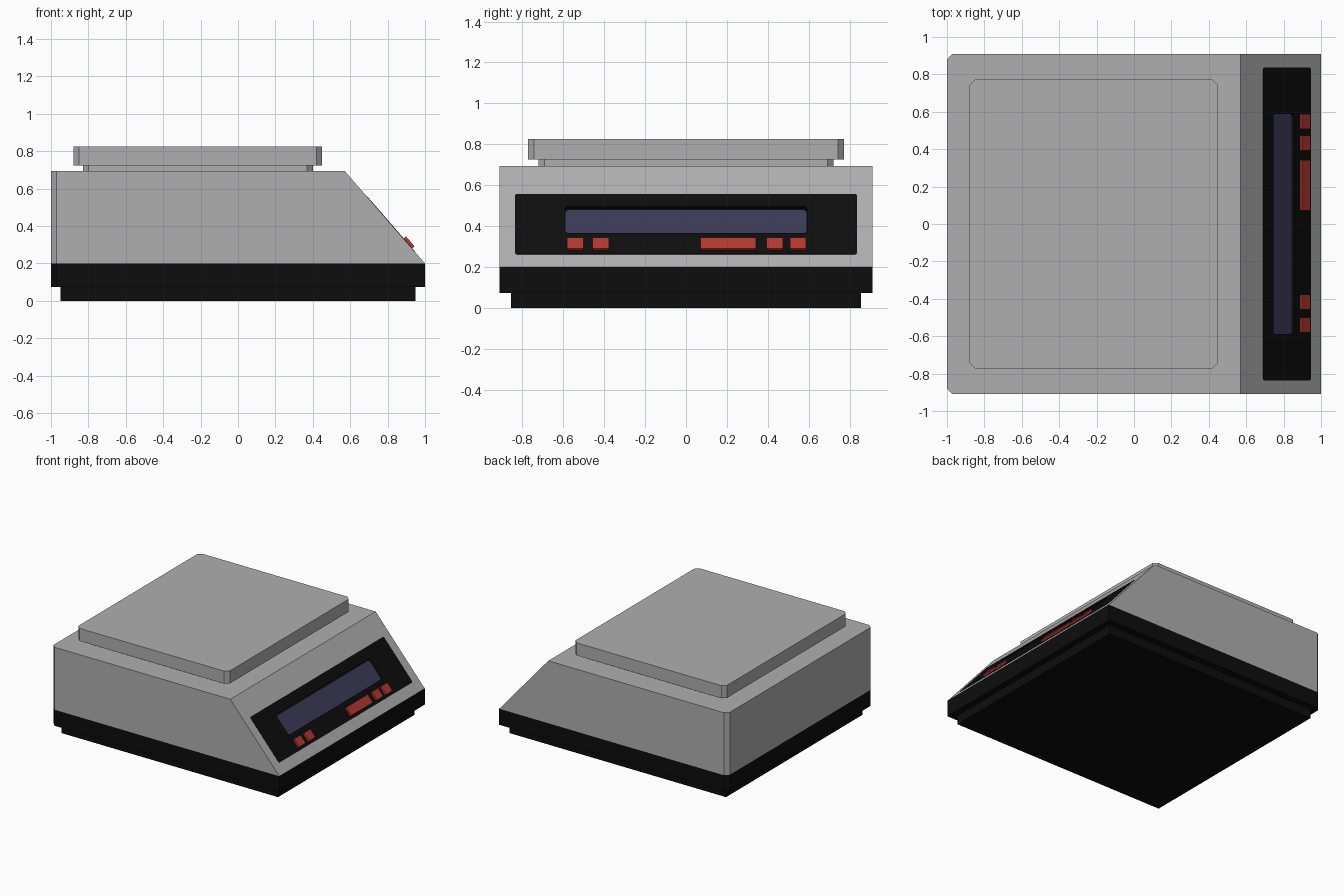
import bpy, bmesh
from mathutils import Matrix, Vector

if "Cube" in bpy.data.objects:
    bpy.data.objects.remove(bpy.data.objects["Cube"])


def material(name, rgb):
    m = bpy.data.materials.new(name)
    m.diffuse_color = (*rgb, 1)
    m.use_nodes = True
    m.node_tree.nodes["Principled BSDF"].inputs["Base Color"].default_value = m.diffuse_color
    return m


GREY = material("light grey", (0.43, 0.43, 0.43))
BLACK = material("black", (0.004, 0.004, 0.004))
RED = material("button red", (0.45, 0.04, 0.03))
BLUE = material("display blue", (0.045, 0.043, 0.095))

# Frame of the sloped front: local x runs down the slope, local z points out
TOP, BOTTOM = Vector((0.57, 0, 0.695)), Vector((1, 0, 0.2))
down = (BOTTOM - TOP).normalized()
side = Vector((0, 1, 0))
SLOPE = Matrix.Translation(TOP) @ Matrix((down, side, down.cross(side))).transposed().to_4x4()


def prism(name, outline, lo, hi, mat, frame=Matrix()):
    """Extrude an outline (local x, y) from local z = lo to hi."""
    bm = bmesh.new()
    face = bm.faces.new([bm.verts.new((x, y, lo)) for x, y in outline])
    ext = bmesh.ops.extrude_face_region(bm, geom=[face])["geom"]
    for v in ext:
        if isinstance(v, bmesh.types.BMVert):
            v.co.z = hi
    bm.transform(frame)
    bmesh.ops.recalc_face_normals(bm, faces=bm.faces)
    mesh = bpy.data.meshes.new(name)
    bm.to_mesh(mesh)
    bm.free()
    mesh.materials.append(mat)
    ob = bpy.data.objects.new(name, mesh)
    bpy.context.collection.objects.link(ob)
    return ob


def rect(x0, x1, y0, y1, back=0, front=0):
    """Rectangle with corners cut by 'back' at x0 and 'front' at x1."""
    pts = []
    for x, y, sx, sy, c in ((x0, y0, 1, 1, back), (x1, y0, -1, 1, front),
                            (x1, y1, -1, -1, front), (x0, y1, 1, -1, back)):
        pair = [(x, y + sy * c), (x + sx * c, y)] if c else [(x, y)]
        pts += pair if sx == sy else pair[::-1]
    return pts


def cut(ob, outline, lo, hi, frame, mat):
    """Cut a recess, then discard the cutter."""
    cutter = prism("cutter", outline, lo, hi, mat, frame)
    cutter.hide_render = True
    mod = ob.modifiers.new("recess", "BOOLEAN")
    mod.operation, mod.solver, mod.object = "DIFFERENCE", "EXACT", cutter
    bpy.context.view_layer.objects.active = ob
    bpy.ops.object.modifier_apply(modifier=mod.name)
    bpy.data.objects.remove(cutter)


# Base and foot plinth
prism("foot_plinth", rect(-0.95, 0.95, -0.855, 0.855), 0, 0.075, BLACK)
prism("base", rect(-1, 1, -0.91, 0.91, back=0.03), 0.073, 0.2, BLACK)

# Housing: box whose front top edge is pulled back into a slope
body = prism("housing", rect(-1, 1, -0.91, 0.91, back=0.03), 0.2, 0.695, GREY)
for v in body.data.vertices:
    if v.co.x > 0.9 and v.co.z > 0.5:
        v.co.x = TOP.x

# Control panel let into the slope, with a sunken display
panel_shape = rect(0.183, 0.572, -0.836, 0.836, 0.008, 0.008)
cut(body, panel_shape, -0.04, 0.1, SLOPE, GREY)
panel = prism("control_panel", panel_shape, -0.04, 0.002, BLACK, SLOPE)
window = rect(0.264, 0.437, -0.59, 0.59, 0.012, 0.012)
cut(panel, window, -0.018, 0.1, SLOPE, BLACK)
prism("display", rect(0.274, 0.437, -0.588, 0.588, 0.012, 0.012), -0.019, -0.014, BLUE, SLOPE)

# Buttons
for i, (y0, y1) in enumerate(((-0.58, -0.5), (-0.457, -0.377), (0.072, 0.342),
                              (0.393, 0.473), (0.507, 0.587))):
    prism(f"button_{i + 1}", rect(0.48, 0.55, y0, y1), -0.003, 0.018, RED, SLOPE)

# Weighing platform on its neck
prism("platform_neck", rect(-0.83, 0.4, -0.72, 0.72, 0.03, 0.03), 0.693, 0.727, GREY)
prism("platform", rect(-0.88, 0.45, -0.772, 0.772, 0.03, 0.03), 0.725, 0.825, GREY)
